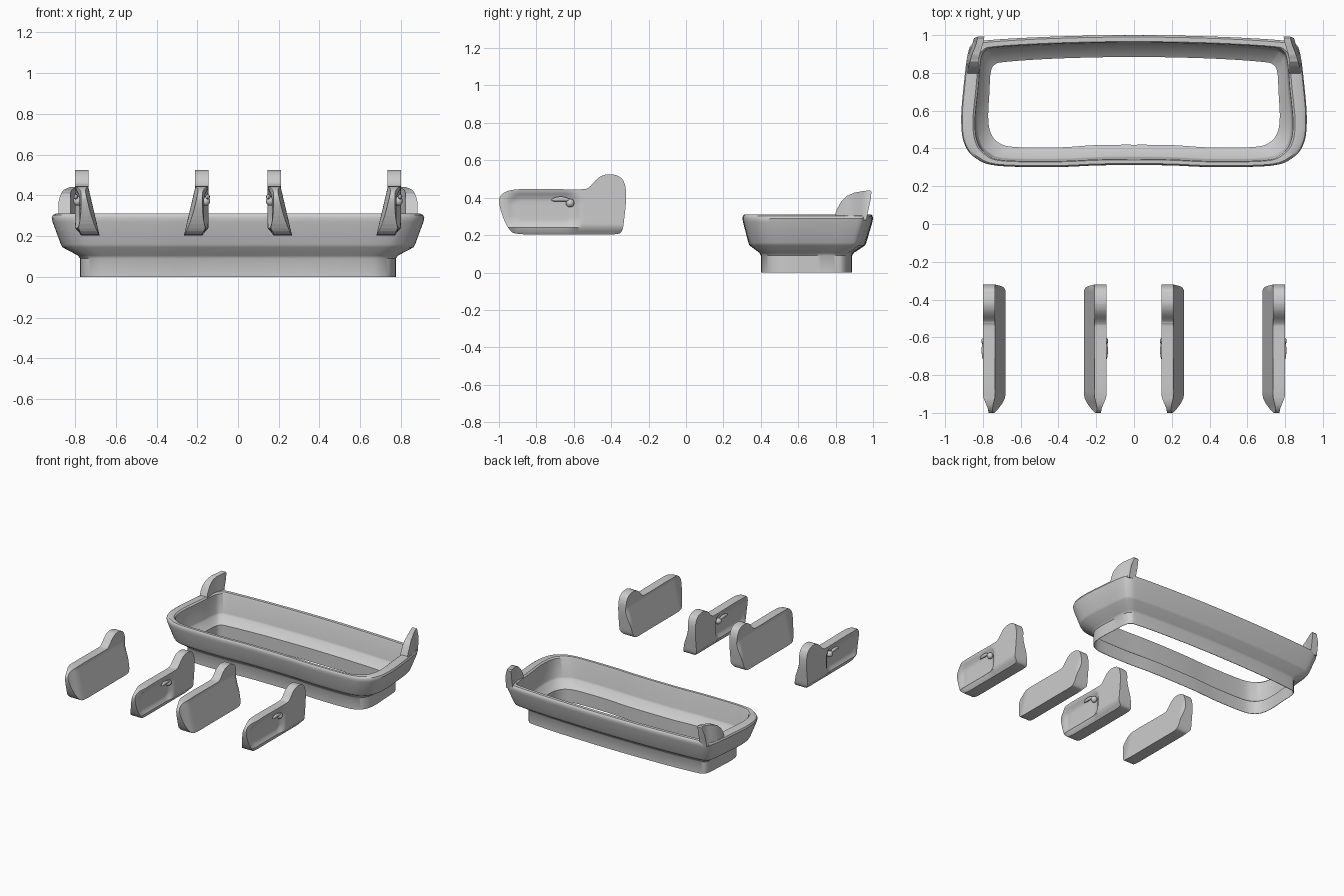
import bpy, bmesh, math
from mathutils import Vector

if "Cube" in bpy.data.objects:
    bpy.data.objects.remove(bpy.data.objects["Cube"])


def finish(bm, name, angle=35):
    bmesh.ops.recalc_face_normals(bm, faces=bm.faces[:])
    me = bpy.data.meshes.new(name)
    bm.to_mesh(me)
    bm.free()
    ob = bpy.data.objects.new(name, me)
    bpy.context.collection.objects.link(ob)
    bpy.ops.object.select_all(action='DESELECT')
    ob.select_set(True)
    bpy.context.view_layer.objects.active = ob
    bpy.ops.object.shade_smooth_by_angle(angle=math.radians(angle))
    return ob


def spline(pts, n):
    """Closed Catmull-Rom curve through 2D points."""
    out, k = [], len(pts)
    P = [Vector(p) for p in pts]
    for i in range(k):
        a, b, c, d = P[i - 1], P[i], P[(i + 1) % k], P[(i + 2) % k]
        for j in range(n):
            t = j / n
            out.append(0.5 * (2 * b + (c - a) * t + (2 * a - 5 * b + 4 * c - d) * t * t
                              + (3 * b - a - 3 * c + d) * t ** 3))
    return out


def outline(half):
    """Mirror a half outline (back centre to front centre) and smooth it."""
    return spline(half + [(-x, y) for x, y in half[-2:0:-1]], 6)


def smooth(a, b, x):
    t = min(1, max(0, (x - a) / (b - a)))
    return t * t * (3 - 2 * t)


# Tub: lofted rings, outside up, over the rim and down the inside
outer = outline([(0, 1.0), (.4, .993), (.75, .975), (.85, .955), (.88, .90), (.90, .75), (.915, .56),
                 (.90, .43), (.84, .35), (.72, .308), (.4, .302), (.2, .31), (0, .312)])
inner = outline([(0, .96), (.4, .953), (.72, .935), (.79, .915), (.812, .86), (.825, .72), (.842, .54),
                 (.828, .43), (.78, .37), (.69, .338), (.4, .334), (.2, .342), (0, .345)])
hole = outline([(0, .888), (.4, .88), (.68, .862), (.742, .845), (.762, .80), (.768, .70), (.775, .56),
                (.76, .475), (.715, .425), (.63, .404), (.4, .402), (.2, .414), (0, .416)])


def mix(a, b, t):
    return [p.lerp(q, t) for p, q in zip(a, b)]


rings = [(hole, 0), (hole, .09), (mix(hole, outer, .08), .105), (mix(hole, outer, .62), .145),
         (mix(hole, outer, .68), .16), (mix(hole, outer, .97), .27), (outer, .29),
         (mix(outer, inner, .08), .303), (mix(outer, inner, .25), .31), (mix(outer, inner, .85), .31),
         (inner, .30), (mix(inner, hole, .12), .16), (mix(inner, hole, .2), .145),
         (mix(hole, inner, -.05), .10), (mix(hole, inner, -.05), 0)]
bm = bmesh.new()
loops = [[bm.verts.new((p.x, p.y, z)) for p in ring] for ring, z in rings]
for a, b in zip(loops, loops[1:] + loops[:1]):
    for i in range(len(a)):
        j = (i + 1) % len(a)
        bm.faces.new((a[i], a[j], b[j], b[i]))
finish(bm, "tub")


def prism(profile, u0, u1):
    """Extrude a (y, z) profile along x."""
    bm = bmesh.new()
    a = [bm.verts.new((u0, y, z)) for y, z in profile]
    b = [bm.verts.new((u1, y, z)) for y, z in profile]
    bm.faces.new(a)
    bm.faces.new(b)
    for i in range(len(a)):
        j = (i + 1) % len(a)
        bm.faces.new((a[i], a[j], b[j], b[i]))
    return bm


def slice_up(bm, axis, lo, hi, n):
    for i in range(n + 1):
        co, no = Vector(), Vector()
        co[axis], no[axis] = lo + (hi - lo) * i / n, 1
        bmesh.ops.bisect_plane(bm, geom=bm.verts[:] + bm.edges[:] + bm.faces[:],
                               plane_co=co, plane_no=no)


# Corner horns standing on the back of the tub
horn = [(.79, .29), (.805, .335), (.83, .38), (.86, .41), (.90, .427), (.95, .436), (.985, .44),
        (.992, .43), (.985, .38), (.97, .31), (.965, .28)]
for s, side in ((-1, "left"), (1, "right")):
    bm = prism(horn, 0, 1)
    slice_up(bm, 1, .82, .98, 8)
    for v in bm.verts:
        bend = smooth(.86, 1.0, v.co.y)
        lo, hi = .822 - .03 * bend, .882 - .035 * bend
        hi -= .02 * smooth(.36, .44, v.co.z)
        v.co.x = s * (lo + (hi - lo) * v.co.x)
    finish(bm, side + "_horn", 40)

# Side panels: sloped back face, shallow pocket and a lever on the other face
panel = spline([(-1.0, .385), (-.975, .425), (-.92, .443), (-.8, .447), (-.57, .445), (-.52, .455),
                (-.47, .505), (-.42, .525), (-.36, .515), (-.328, .475), (-.32, .40), (-.33, .29),
                (-.342, .225), (-.375, .205), (-.5, .204), (-.75, .204), (-.89, .206), (-.94, .225),
                (-.98, .30)], 4)


def pocket(y, z):
    qy, qz = abs(y + .765) - .13, abs(z - .33) - .035
    d = math.hypot(max(qy, 0), max(qz, 0)) + min(max(qy, qz), 0)
    return .028 * (1 - smooth(.025, .075, d))


def make_panel(x, s, name):
    bm = prism(panel, 0, 1)
    slice_up(bm, 1, -.98, -.34, 32)
    slice_up(bm, 2, .22, .50, 14)
    for v in bm.verts:
        y, z = v.co.y, v.co.z
        tip = smooth(-.9, -1.0, y)
        lo = .03 * (1 - smooth(.2, .245, z)) + .03 * tip + pocket(y, z)
        hi = .065 + .055 * min(1, max(0, (.44 - z) / .235)) - .02 * tip
        hi -= .012 * smooth(-.33, -.32, y) * (1 - smooth(.4, .45, z))
        v.co.x = x + s * (lo if v.co.x < .5 else hi)
    finish(bm, name, 40)
    # Lever: round pivot with a tapered arm
    bm = bmesh.new()
    r = bmesh.ops.create_uvsphere(bm, u_segments=16, v_segments=10, radius=.023)
    for v in r["verts"]:
        v.co = Vector((x + s * (.012 + v.co.x * .9), -.62 + v.co.y, .372 + v.co.z))
    r = bmesh.ops.create_uvsphere(bm, u_segments=14, v_segments=10, radius=1)
    for v in r["verts"]:
        c = v.co
        v.co = Vector((x + s * (.004 + c.x * .011), -.67 + c.y * .05,
                       .387 + c.z * .013 + .006 * (1 - c.y * c.y)))
    finish(bm, name + "_lever")


for x, s, name in ((-.8, 1, "panel_1"), (-.145, -1, "panel_2"), (.145, 1, "panel_3"), (.8, -1, "panel_4")):
    make_panel(x, s, name)
